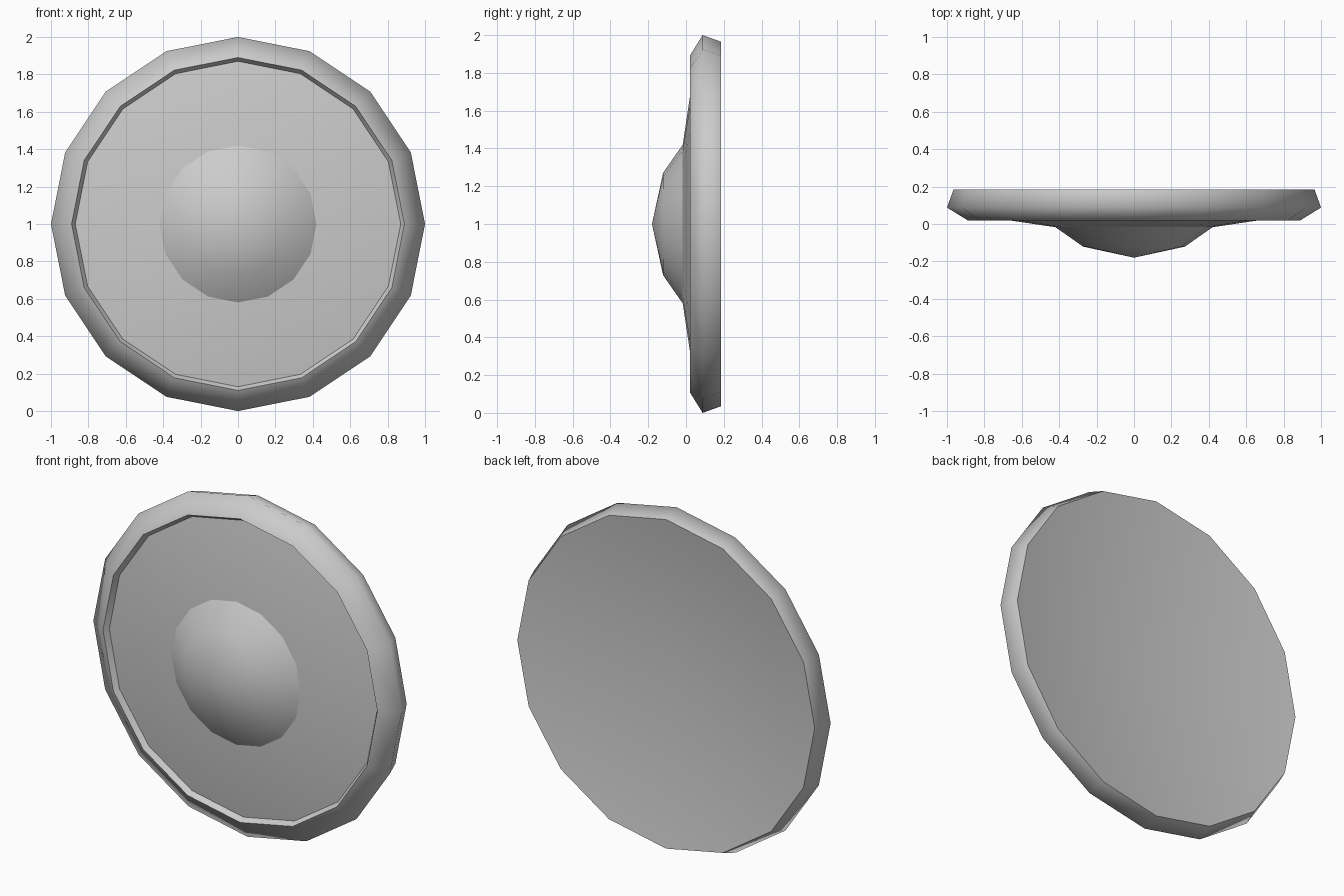
import bpy, bmesh
from math import sin, cos, tau

if "Cube" in bpy.data.objects:
    bpy.data.objects.remove(bpy.data.objects["Cube"])

SIDES = 16
CENTRE_Z = 1.0


def lathe(name, profile, sharp=()):
    """Spin (radius, y) points around the y axis; rings listed in sharp stay crisp."""
    bm = bmesh.new()
    rings = []
    for r, y in profile:
        if r == 0:
            rings.append([bm.verts.new((0, y, CENTRE_Z))] * SIDES)
        else:
            rings.append([bm.verts.new((r * cos(tau * i / SIDES), y,
                                        CENTRE_Z + r * sin(tau * i / SIDES)))
                          for i in range(SIDES)])
    for a, b in zip(rings, rings[1:]):
        for i in range(SIDES):
            j = (i + 1) % SIDES
            corners = [a[i], a[j], b[j], b[i]]
            bm.faces.new(list(dict.fromkeys(corners))).smooth = True
    for k in sharp:
        for i in range(SIDES):
            bm.edges.get((rings[k][i], rings[k][(i + 1) % SIDES])).smooth = False
    # make the frontmost face point toward -y
    bm.normal_update()
    front = min(bm.faces, key=lambda f: f.calc_center_median().y)
    if (front.normal.y > 0):
        bmesh.ops.reverse_faces(bm, faces=bm.faces)
    mesh = bpy.data.meshes.new(name)
    bm.to_mesh(mesh)
    bm.free()
    obj = bpy.data.objects.new(name, mesh)
    bpy.context.collection.objects.link(obj)
    return obj


# One shell: hollow back, rounded outer rim, small inward step, conical front
lathe("shield_body",
      [(0, 0.045), (0.965, 0.185), (1.0, 0.088), (0.89, 0.02),
       (0.87, 0.05), (0, -0.08)],
      sharp=(1, 3, 4))

# Domed central boss, its edge sunk slightly into the front
lathe("shield_boss", [(0.45, 0.004), (0.272, -0.121), (0, -0.18)])
